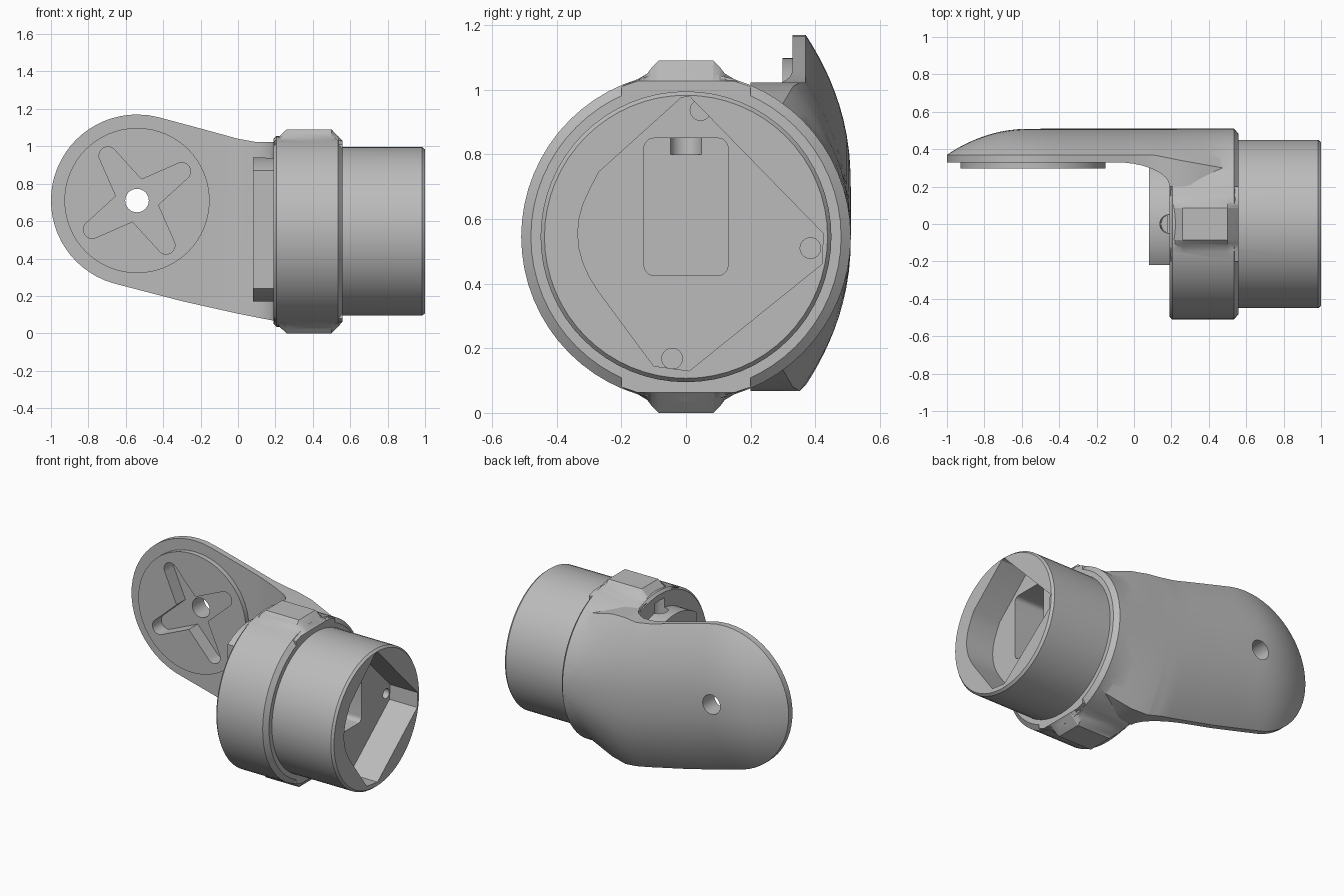
import bpy, bmesh, math

if "Cube" in bpy.data.objects:
    bpy.data.objects.remove(bpy.data.objects["Cube"], do_unlink=True)

grey = bpy.data.materials.new("plain grey")
grey.use_nodes = True
grey.diffuse_color = (0.5, 0.5, 0.5, 1)
grey.node_tree.nodes["Principled BSDF"].inputs["Base Color"].default_value = (0.5, 0.5, 0.5, 1)

AXIS_Z = 0.545            # height of the tube axis
HUB = (-0.54, 0.71)       # x, z of the arm's round end
HUB_R = 0.46


def loft(name, rings):
    """Closed solid through rings that all have the same number of points."""
    bm = bmesh.new()
    rows = [[bm.verts.new(p) for p in ring] for ring in rings]
    n = len(rows[0])
    for a, b in zip(rows, rows[1:]):
        for i in range(n):
            j = (i + 1) % n
            bm.faces.new((a[i], a[j], b[j], b[i]))
    bm.faces.new(rows[0])
    bm.faces.new(rows[-1])
    bmesh.ops.recalc_face_normals(bm, faces=bm.faces)
    mesh = bpy.data.meshes.new(name)
    bm.to_mesh(mesh)
    bm.free()
    obj = bpy.data.objects.new(name, mesh)
    bpy.context.collection.objects.link(obj)
    mesh.materials.append(grey)
    return obj


def circle(r, u=0.0, v=0.0, n=64):
    return [(u + r * math.cos(2 * math.pi * i / n), v + r * math.sin(2 * math.pi * i / n))
            for i in range(n)]


def prism_x(name, outline, x0, x1):
    return loft(name, [[(x, y, z) for y, z in outline] for x in (x0, x1)])


def prism_y(name, outline, y0, y1):
    return loft(name, [[(x, y, z) for x, z in outline] for y in (y0, y1)])


def turned_x(name, profile):
    return loft(name, [[(x, y, z) for y, z in circle(r, 0, AXIS_Z)] for x, r in profile])


def apply(obj, operation, other):
    mod = obj.modifiers.new(operation, "BOOLEAN")
    mod.operation, mod.object, mod.solver = operation, other, "EXACT"
    bpy.context.view_layer.update()
    result = bpy.data.meshes.new_from_object(
        obj.evaluated_get(bpy.context.evaluated_depsgraph_get()))
    obj.modifiers.clear()
    obj.data = result


def discard(*objs):
    for o in objs:
        bpy.data.objects.remove(o, do_unlink=True)


def lerp_table(x, table):
    for (x0, v0), (x1, v1) in zip(table, table[1:]):
        if x <= x1:
            return v0 + (v1 - v0) * (x - x0) / (x1 - x0)
    return table[-1][1]


# Tube, collar and the truncated boss on the collar's inner face
tube = turned_x("tube", [(0.5, 0.45), (0.985, 0.45), (1.0, 0.438)])
collar = turned_x("collar", [(0.19, 0.495), (0.205, 0.51), (0.535, 0.51), (0.56, 0.48)])
boss_outline = [(max(y, -0.22), z) for y, z in circle(0.385, 0, AXIS_Z + 0.01)
                if y > -0.22]
a = math.acos(-0.22 / 0.385)
dz = 0.385 * math.sin(a)
half = len([p for p in boss_outline if p[1] >= AXIS_Z + 0.01])
boss_outline[half:half] = [(-0.22, AXIS_Z + 0.01 + dz), (-0.22, AXIS_Z + 0.01 - dz)]
boss = prism_x("inner_boss", boss_outline, 0.08, 0.3)

# Flared lugs at the top and bottom of the collar
def lug(name, side):
    half_shape = [(0.2, 0.465), (0.15, 0.487), (0.12, 0.505), (0.105, 0.525), (0.085, 0.545)]
    shape = half_shape + [(-y, h) for y, h in reversed(half_shape)]
    shape += [(-0.2, 0.43), (0.2, 0.43)]
    return loft(name, [[(x, y, AXIS_Z + side * min(h, top)) for y, h in shape]
                       for x, top in ((0.195, 0.485), (0.26, 0.545), (0.5, 0.545), (0.56, 0.482))])

lugs = [lug("top_lug", 1), lug("bottom_lug", -1)]

# Arm: sections along x, flat inside, domed outside, blending into the collar
TOP = [(-0.42, 1.154), (-0.2, 1.095), (0, 1.04), (0.1, 1.022), (0.19, 1.022), (0.3, 1.01), (0.53, 0.94)]
LOW = [(-0.66, 0.266), (-0.3, 0.172), (0, 0.105), (0.1, 0.085), (0.19, 0.068), (0.3, 0.08), (0.53, 0.15)]
EDGE = [(-1, 0.37), (0.1, 0.37), (0.25, 0.34), (0.53, 0.29)]


def arm_section(x, n=28):
    d = (x - HUB[0]) / HUB_R
    h = HUB_R * math.sqrt(max(1 - d * d, 0.0002))
    top = HUB[1] + h if x < TOP[0][0] else lerp_table(x, TOP)
    low = HUB[1] - h if x < LOW[0][0] else lerp_table(x, LOW)
    edge = lerp_table(x, EDGE)
    apex = 0.51 - (0.51 - edge) * abs(min(d, 0)) ** 2.2
    f = min(max((x + 0.1) / 0.29, 0), 1)
    inner = 0.2 + 0.13 * math.sqrt(1 - f * f)
    ring = [(x, inner, low)]
    for i in range(n + 1):
        t = -math.cos(math.pi * i / n)
        z = (top + low) / 2 + t * (top - low) / 2
        ring.append((x, edge + (apex - edge) * (1 - abs(t) ** 2.2), z))
    return ring + [(x, inner, top)]


stations = [HUB[0] - HUB_R * math.cos(math.pi * i / 32) for i in range(17)]
stations += [-0.48, -0.42, -0.3, -0.2, -0.1, -0.05, 0, 0.05, 0.1, 0.13, 0.155, 0.172, 0.184,
             0.19, 0.25, 0.3, 0.38, 0.46, 0.53]
arm = loft("arm", [arm_section(x) for x in stations])

# Round pad on the inside of the arm
pad = prism_y("round_pad", circle(0.388, *HUB), 0.298, 0.36)

# One continuous housing
for part in [tube, boss] + lugs + [arm, pad]:
    apply(collar, "UNION", part)
    discard(part)
collar.name = "joint_housing"

# Cross-shaped recess with tapered, rounded arms, and the bolt hole
cross = []
for k in range(4):
    ang = math.radians(33 + 90 * k)
    cross.append((HUB[0] + 0.115 * math.cos(ang - math.pi / 4),
                  HUB[1] + 0.115 * math.sin(ang - math.pi / 4)))
    cx, cz = HUB[0] + 0.285 * math.cos(ang), HUB[1] + 0.285 * math.sin(ang)
    for s in range(9):
        b = ang + math.pi * (s / 8 - 0.5)
        cross.append((cx + 0.048 * math.cos(b), cz + 0.048 * math.sin(b)))
cutters = [prism_y("cross_cutter", cross, 0.2, 0.39),
           prism_y("bolt_cutter", circle(0.063, *HUB, 32), 0.1, 0.7)]

# Pocket in the tube end, with a rounded side
pocket = [(0.01, 0.98), (-0.015, 0.975), (-0.27, 0.745)]
pocket += [(-0.335 + 0.065 * (t / 4) ** 2, AXIS_Z + 0.01 - 0.045 * t) for t in range(-3, 5)]
pocket += [(-0.1, 0.145), (0.01, 0.13), (0.42, 0.46), (0.425, 0.555)]
cutters.append(prism_x("pocket_cutter", pocket, 0.8, 1.2))

# Rounded rectangular well in the pocket floor
well = []
for sy, sz, start in ((1, 1, 0), (-1, 1, 90), (-1, -1, 180), (1, -1, 270)):
    for s in range(6):
        b = math.radians(start + 18 * s)
        well.append((sy * 0.1 + 0.03 * math.cos(b), 0.638 + sz * 0.182 + 0.03 * math.sin(b)))
cutters.append(prism_x("well_cutter", well, 0.18, 0.9))

# Screw holes and the slanted cable hole
for y, z in ((0.045, 0.937), (0.385, 0.51), (-0.043, 0.168)):
    cutters.append(prism_x("screw_cutter", circle(0.032, y, z, 24), 0.68, 0.85))
cutters.append(loft("cable_cutter", [[(x + u, v, z) for u, v in circle(0.05, n=24)]
                                     for x, z in ((0.185, 1.0), (0.195, 0.8))]))
for cutter in cutters:
    apply(collar, "DIFFERENCE", cutter)
discard(*cutters)

# Smooth curved faces, keep the edges sharp
bpy.ops.object.select_all(action="DESELECT")
collar.select_set(True)
bpy.context.view_layer.objects.active = collar
bpy.ops.object.shade_smooth_by_angle(angle=math.radians(25))
